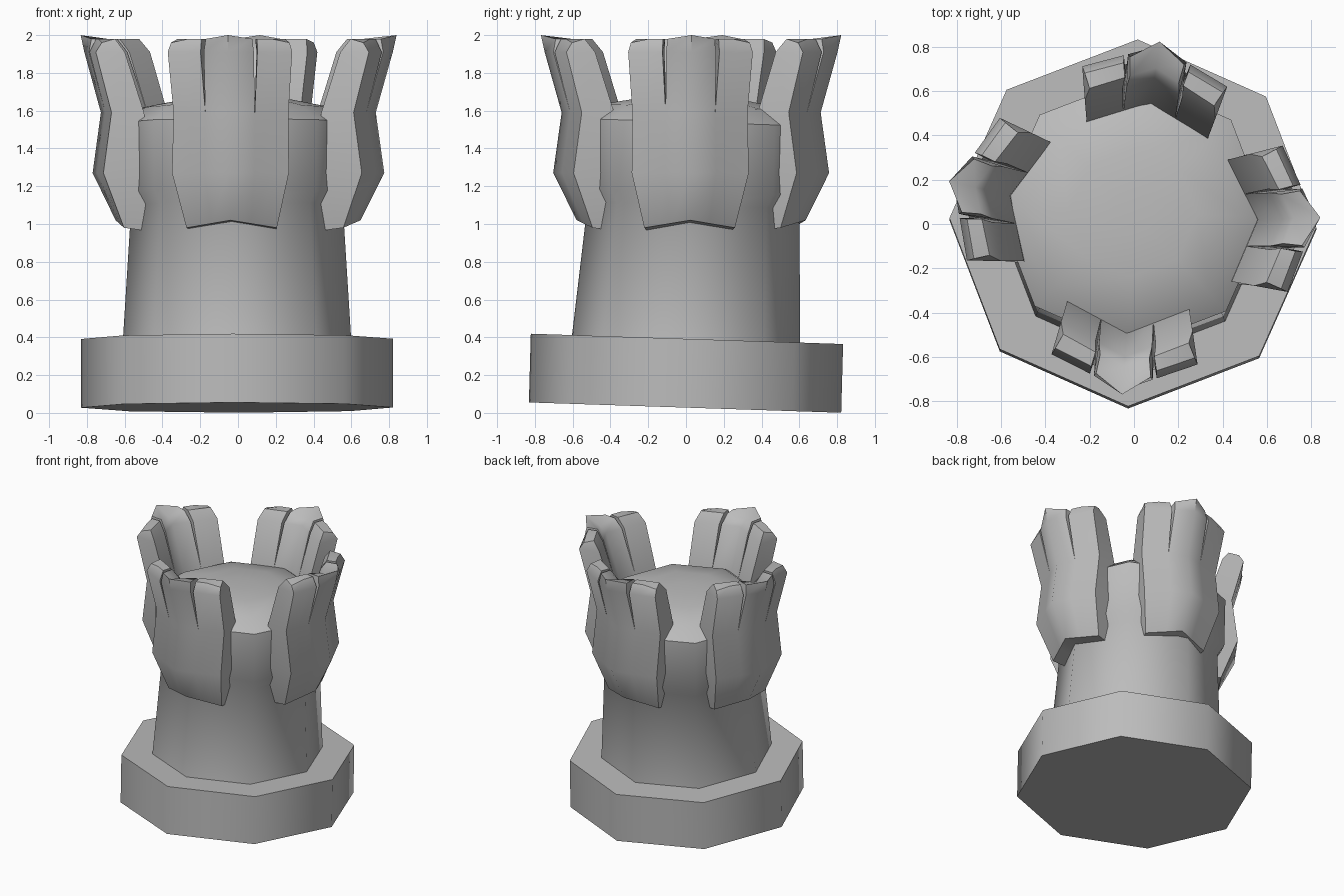
import bpy, bmesh
from math import sin, cos, radians

cube = bpy.data.objects.get("Cube")
if cube:
    bpy.data.objects.remove(cube, do_unlink=True)

stone = bpy.data.materials.new("grey_stone")
stone.use_nodes = True
GREY = (0.5, 0.5, 0.5, 1)
stone.diffuse_color = GREY
stone.node_tree.nodes["Principled BSDF"].inputs["Base Color"].default_value = GREY


def finish(name, bm):
    """Turn a bmesh into a smooth-shaded object with sharp edges kept."""
    bmesh.ops.remove_doubles(bm, verts=bm.verts, dist=0.0005)
    bmesh.ops.recalc_face_normals(bm, faces=bm.faces)
    mesh = bpy.data.meshes.new(name)
    bm.to_mesh(mesh)
    bm.free()
    mesh.materials.append(stone)
    obj = bpy.data.objects.new(name, mesh)
    bpy.context.collection.objects.link(obj)
    bpy.ops.object.select_all(action='DESELECT')
    obj.select_set(True)
    bpy.context.view_layer.objects.active = obj
    bpy.ops.object.shade_smooth_by_angle(angle=radians(50))
    return obj


def octagon_loft(name, profile, tilt=0.033, turn=-1.5):
    """Loft tilted octagons from rows of height, radius and y shift."""
    bm = bmesh.new()
    rings = []
    for z, r, shift in profile:
        ring = []
        for i in range(8):
            a = radians(45 * i + turn)
            y = r * sin(a) + shift
            ring.append(bm.verts.new((r * cos(a) - 0.005, y, z - tilt * y)))
        rings.append(ring)
    for low, high in zip(rings, rings[1:]):
        for i in range(8):
            j = (i + 1) % 8
            bm.faces.new((low[i], low[j], high[j], high[i]))
    bm.faces.new(rings[0])
    bm.faces.new(rings[-1])
    return finish(name, bm)


# Plinth, and a leaning column with a slightly wider collar and shallow dome
octagon_loft("base_slab", [(0.028, 0.827, -0.005), (0.392, 0.827, 0.005)])
octagon_loft("column", [(0.38, 0.605, 0.0), (1.10, 0.56, 0.04), (1.17, 0.605, 0.045),
                        (1.54, 0.61, 0.05), (1.62, 0.495, 0.05),
                        (1.66, 0.29, 0.05), (1.67, 0.1, 0.05)])

# Claw levels: height, inner reach, outer reach, half width, finger gap
LEVELS = [(1.00, 0.50, 0.65, 0.24, 0.0),
          (1.27, 0.52, 0.775, 0.31, 0.0),
          (1.59, 0.56, 0.73, 0.305, 0.0),
          (1.91, 0.67, 0.82, 0.33, 0.009),
          (1.98, 0.72, 0.805, 0.315, 0.012)]
SLIT = 2      # level where the fingers part
FINGERS = [(-1, -0.7, -0.43), (-0.43, 0, 0.43), (0.43, 0.7, 1)]


def finger(bm, spans, side):
    rows = []
    for level, (z, inner, outer, half, gap) in enumerate(LEVELS):
        front, back = [], []
        top = level == len(LEVELS) - 1
        for k, s in enumerate(spans):
            t = s * half
            if k != 1 and abs(s) < 1:          # edges beside a slit
                inward = 1 if k == 0 else -1
                t += inward * gap
            drop = 0.42 * abs(t)
            z_out = z_in = z
            reach = outer
            if level == 0:                     # scalloped lower hem
                z_out += 0.02 * (1 - 2 * abs(s))
                z_in = z_out - 0.02
            elif top and side:                 # rounded side fingertips
                reach -= 0.02
                z_out -= 0.02 if abs(s) == 1 else 0
            elif top and s == 0:               # pointed middle fingertip
                reach += 0.035
                z_out += 0.02
                z_in -= 0.03
            front.append(bm.verts.new((reach - drop, t, z_out)))
            back.append(bm.verts.new((inner - drop, t * 0.9, z_in)))
        rows.append((front, back))
    for level in range(len(rows) - 1):
        (f0, b0), (f1, b1) = rows[level], rows[level + 1]
        for k in range(2):
            bm.faces.new((f0[k], f0[k + 1], f1[k + 1], f1[k]))
            bm.faces.new((b0[k + 1], b0[k], b1[k], b1[k + 1]))
        for k, outside in ((0, side == -1), (2, side == 1)):
            if outside or level >= SLIT:
                bm.faces.new((f0[k], b0[k], b1[k], f1[k]))
    for front, back in (rows[0], rows[-1]):
        for k in range(2):
            bm.faces.new((front[k], front[k + 1], back[k + 1], back[k]))


# Four three-fingered claws gripping the column: direction and outward offset
CLAWS = {"left_claw": (2, 0.0), "back_claw": (82, -0.01),
         "right_claw": (167, 0.015), "front_claw": (266, -0.07)}
for name, (angle, push) in CLAWS.items():
    bm = bmesh.new()
    for side, spans in zip((-1, 0, 1), FINGERS):
        finger(bm, spans, side)
    claw = finish(name, bm)
    a = radians(angle)
    claw.rotation_euler.z = a
    claw.location = (push * cos(a), push * sin(a), 0)
